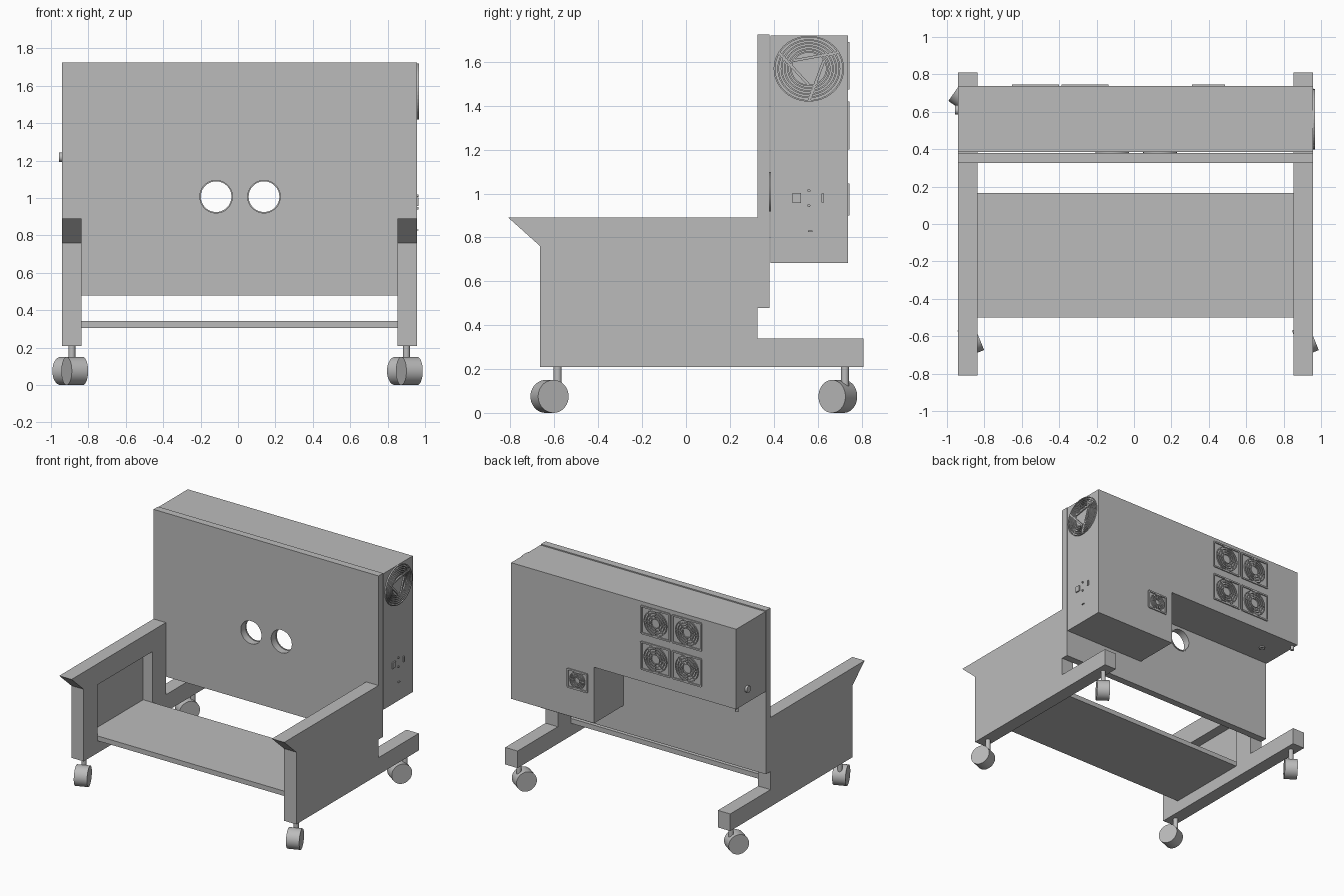
import bpy, bmesh
from math import cos, sin, pi, radians
from mathutils import Matrix, Vector

cube = bpy.data.objects.get("Cube")
if cube:
    bpy.data.objects.remove(cube, do_unlink=True)

grey = bpy.data.materials.new("light_grey")
grey.use_nodes = True
grey.diffuse_color = (0.5, 0.5, 0.5, 1)
grey.node_tree.nodes["Principled BSDF"].inputs["Base Color"].default_value = (0.5, 0.5, 0.5, 1)

LEFT, RIGHT = 0.957, -0.94      # outer faces of the stand
RAIL = 0.104                    # thickness of each side
TOP = 1.72


def finish(bm, name, matrix=None, smooth=False):
    bmesh.ops.recalc_face_normals(bm, faces=bm.faces)
    mesh = bpy.data.meshes.new(name)
    bm.to_mesh(mesh)
    bm.free()
    ob = bpy.data.objects.new(name, mesh)
    bpy.context.collection.objects.link(ob)
    mesh.materials.append(grey)
    if matrix:
        ob.matrix_world = matrix
    if smooth:
        bpy.ops.object.select_all(action='DESELECT')
        ob.select_set(True)
        bpy.context.view_layer.objects.active = ob
        bpy.ops.object.shade_smooth_by_angle()
    return ob


def add_box(bm, lo, hi):
    lo, hi = Vector(lo), Vector(hi)
    m = Matrix.Translation((lo + hi) / 2) @ Matrix.Diagonal((*(hi - lo), 1))
    bmesh.ops.create_cube(bm, size=1, matrix=m)


def box(name, lo, hi):
    bm = bmesh.new()
    add_box(bm, lo, hi)
    return finish(bm, name)


def prism(name, points, place, depth):
    """Extrude a flat outline; place(a, b) gives its position."""
    bm = bmesh.new()
    face = bm.faces.new([bm.verts.new(place(a, b)) for a, b in points])
    new = bmesh.ops.extrude_face_region(bm, geom=[face])["geom"]
    bmesh.ops.translate(bm, vec=depth, verts=[v for v in new if isinstance(v, bmesh.types.BMVert)])
    return finish(bm, name)


def cylinder(name, start, end, radius, sides=32):
    start, end = Vector(start), Vector(end)
    axis = end - start
    m = Matrix.Translation((start + end) / 2) @ axis.to_track_quat('Z', 'Y').to_matrix().to_4x4()
    bm = bmesh.new()
    bmesh.ops.create_cone(bm, cap_ends=True, segments=sides, radius1=radius,
                          radius2=radius, depth=axis.length)
    return finish(bm, name, m, True)


def add_ring(bm, inner, outer, depth, sides=40):
    loops = [[bm.verts.new((r * cos(2 * pi * i / sides), r * sin(2 * pi * i / sides), z))
              for i in range(sides)]
             for r, z in ((inner, 0), (outer, 0), (outer, depth), (inner, depth))]
    for a, b in zip(loops, loops[1:] + loops[:1]):
        for i in range(sides):
            j = (i + 1) % sides
            bm.faces.new((a[i], a[j], b[j], b[i]))


def add_bar(bm, start, end, width, depth):
    start, end = Vector(start), Vector(end)
    d = end - start
    m = (Matrix.Translation(((start + end) / 2).to_3d() + Vector((0, 0, depth / 2)))
         @ Matrix.Rotation(Vector((1, 0)).angle_signed(d) * -1, 4, 'Z')
         @ Matrix.Diagonal((d.length, width, depth, 1)))
    bmesh.ops.create_cube(bm, size=1, matrix=m)


def cut(target, cutter):
    mod = target.modifiers.new("cut", 'BOOLEAN')
    mod.object, mod.operation, mod.solver = cutter, 'DIFFERENCE', 'EXACT'
    bpy.context.view_layer.update()
    bpy.context.view_layer.objects.active = target
    bpy.ops.object.modifier_apply(modifier=mod.name)
    bpy.data.objects.remove(cutter, do_unlink=True)


# Side frames, each with a recess on its inner face
side_outline = [(-0.81, 0.89), (-0.665, 0.76), (-0.665, 0.21), (0.81, 0.21),
                (0.81, 0.34), (0.325, 0.34), (0.325, 0.89)]
for side, x0 in (("left", LEFT - RAIL), ("right", RIGHT)):
    frame = prism(side + "_side_frame", side_outline, lambda a, b: (x0, a, b), (RAIL, 0, 0))
    shift = -0.025 if side == "left" else 0.025
    cut(frame, box("recess_cutter", (x0 + shift, -0.5, 0.305), (x0 + RAIL + shift, 0.165, 0.73)))

# Shelf between the recesses
box("shelf", (RIGHT + 0.025, -0.5, 0.305), (LEFT - 0.025, 0.165, 0.342))

# Front board with two round openings
board = box("front_board", (RIGHT, 0.325, 0.478), (LEFT, 0.38, TOP + 0.005))
for x in (-0.117, 0.139):
    cut(board, cylinder("hole_cutter", (x, 0.2, 1.007), (x, 0.5, 1.007), 0.087, 48))
    bm = bmesh.new()
    add_ring(bm, 0.082, 0.09, 0.006, 48)
    finish(bm, "opening_rim", Matrix.Translation((x, 0.386, 1.007)) @ Matrix.Rotation(pi / 2, 4, 'X'), True)

# Housing behind the board, deeper on the left
prism("rear_housing",
      [(RIGHT, TOP), (LEFT, TOP), (LEFT, 0.683), (0.258, 0.683), (0.258, 1.11), (RIGHT, 1.11)],
      lambda a, b: (a, 0.386, b), (0, 0.352, 0))


# Square fan guards on the back
def square_guard(name, x, z, width, height):
    bm = bmesh.new()
    w, h, d = width / 2, height / 2, 0.008
    edge = 0.012
    for s in (-1, 1):
        add_box(bm, (-w, s * h - edge / 2, 0), (w, s * h + edge / 2, d))
        add_box(bm, (s * w - edge / 2, -h, 0), (s * w + edge / 2, h, d))
    radius = h * 0.95
    for k in (0.4, 0.6, 0.8, 1.0):
        add_ring(bm, radius * k - 0.006, radius * k, d)
    for i in range(8):
        c = Vector((cos(i * pi / 4), sin(i * pi / 4)))
        add_bar(bm, c * radius * 0.38, c * radius, 0.006, d)
    finish(bm, name, Matrix.Translation((x, 0.738, z)) @ Matrix.Rotation(-pi / 2, 4, 'X'))


for x in (-0.527, -0.262):
    for z in (1.31, 1.583):
        square_guard("back_fan_guard", x, z, 0.24, 0.205)
square_guard("small_fan_guard", 0.398, 0.973, 0.165, 0.135)

# Round fan guard on the left end, braced by a triangle
bm = bmesh.new()
for r in (0.08, 0.092, 0.106, 0.12, 0.134, 0.15):
    add_ring(bm, r - 0.007, r, 0.01, 48)
tips = [Vector((cos(radians(a)), sin(radians(a)))) * 0.148 for a in (30, 150, 270)]
for i, tip in enumerate(tips):
    add_bar(bm, tip, tips[(i + 1) % 3] * 0.5, 0.012, 0.01)
end_matrix = Matrix(((0, 0, 1, LEFT), (1, 0, 0, 0.56), (0, 1, 0, 1.569), (0, 0, 0, 1)))
finish(bm, "end_fan_guard", end_matrix @ Matrix.Diagonal((1.07, 1, 1, 1)))

# Power inlet, switch, screws and label on the left end
for name, y, z, w, h in (("power_inlet", 0.505, 0.98, 0.04, 0.045), ("power_switch", 0.623, 0.98, 0.012, 0.04),
                         ("label_plate", 0.566, 0.828, 0.02, 0.006)):
    box(name, (LEFT - 0.005, y - w / 2, z - h / 2), (LEFT + 0.009, y + w / 2, z + h / 2))
for z in (0.945, 1.013):
    cylinder("inlet_screw", (LEFT - 0.01, 0.56, z), (LEFT + 0.008, 0.56, z), 0.007, 16)

# Cable gland and pegs on the right end
cylinder("end_knob", (RIGHT + 0.01, 0.61, 1.218), (RIGHT - 0.017, 0.61, 1.218), 0.025)
cylinder("corner_peg", (-0.92, 0.7, 1.12), (-0.92, 0.7, 1.075), 0.012, 20)
bm = bmesh.new()
add_ring(bm, 0.014, 0.022, 0.012)
finish(bm, "underside_socket", Matrix.Translation((-0.763, 0.544, 1.1)), True)


# Swivel casters
def caster(name, x, y, angle):
    stem = Vector((x, y, 0))
    axle = Vector((cos(radians(angle)), sin(radians(angle)), 0))
    trail = Vector((sin(radians(angle)), -cos(radians(angle)), 0))
    if angle < 0:
        trail = Vector((sin(radians(angle)), -cos(radians(angle)), 0))
    hub = stem + trail * 0.04 + Vector((0, 0, 0.075))
    cylinder(name + "_stem", stem + Vector((0, 0, 0.09)), stem + Vector((0, 0, 0.212)), 0.018, 24)
    cylinder(name + "_wheel", hub - axle * 0.047, hub + axle * 0.047, 0.075, 40)


for side, x in (("left", 0.901), ("right", -0.888)):
    caster("front_" + side + "_caster", x, -0.585, 22)
    caster("rear_" + side + "_caster", x, 0.725, -35)
